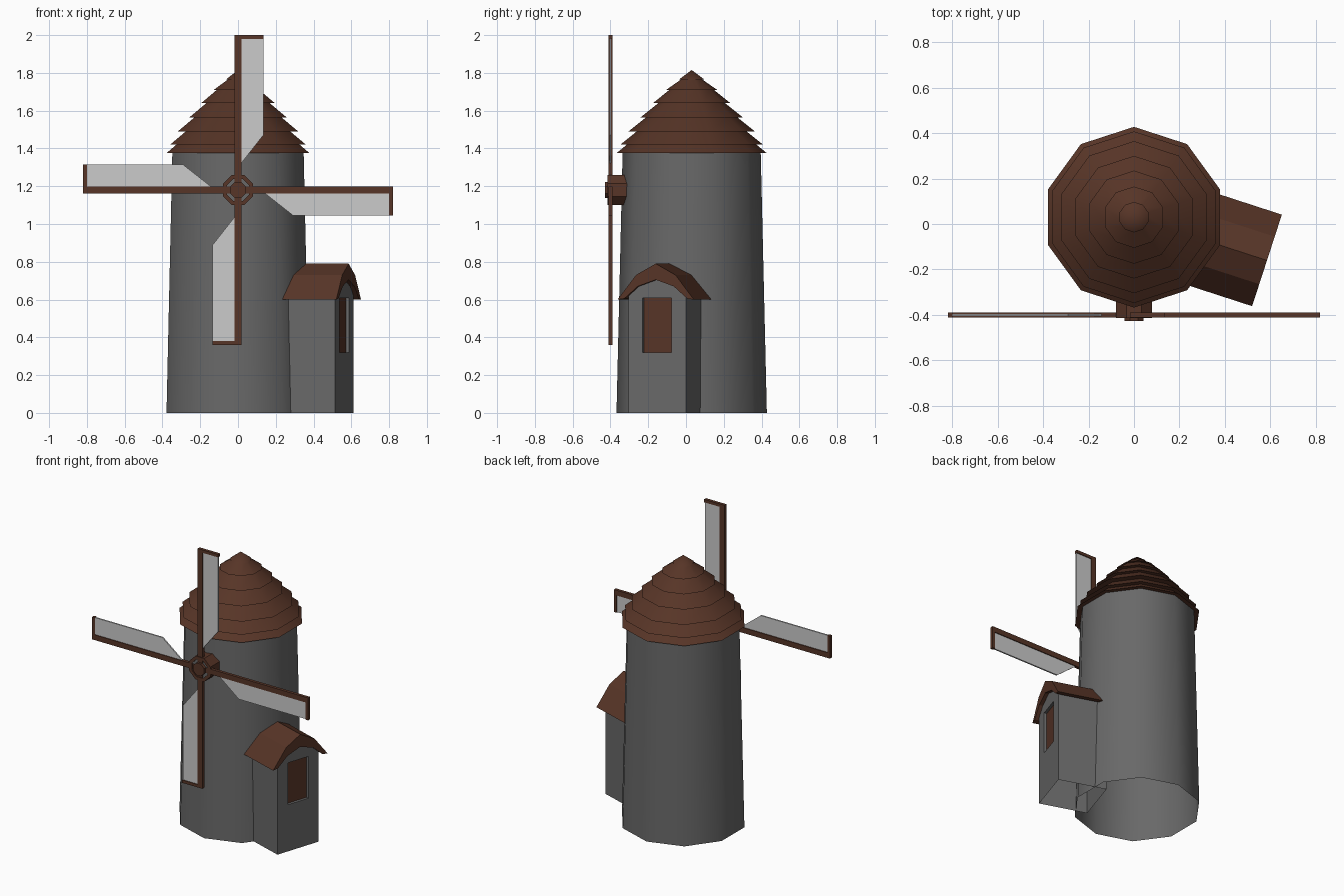
import bpy, math
from mathutils import Matrix, Vector

if "Cube" in bpy.data.objects:
    bpy.data.objects.remove(bpy.data.objects["Cube"])


def material(name, rgb):
    m = bpy.data.materials.new(name)
    m.diffuse_color = (*rgb, 1)
    m.use_nodes = True
    m.node_tree.nodes["Principled BSDF"].inputs["Base Color"].default_value = m.diffuse_color
    return m


BROWN = material("brown_wood", (0.095, 0.035, 0.02))
STONE = material("grey_stone", (0.14, 0.14, 0.14))
CLOTH = material("pale_cloth", (0.7, 0.7, 0.7))


def make(name, verts, faces, mat, matrix=Matrix(), angle=None):
    me = bpy.data.meshes.new(name)
    me.from_pydata([matrix @ Vector(v) for v in verts], [], faces)
    me.materials.append(mat)
    ob = bpy.data.objects.new(name, me)
    bpy.context.collection.objects.link(ob)
    bpy.context.view_layer.objects.active = ob
    bpy.ops.object.select_all(action='DESELECT')
    ob.select_set(True)
    bpy.ops.object.mode_set(mode='EDIT')
    bpy.ops.mesh.select_all(action='SELECT')
    bpy.ops.mesh.remove_doubles(threshold=0.0001)
    if len(faces) > 1:
        bpy.ops.mesh.normals_make_consistent(inside=False)
    bpy.ops.object.mode_set(mode='OBJECT')
    if angle:
        bpy.ops.object.shade_smooth_by_angle(angle=math.radians(angle))
    return ob


def lathe(name, profile, n, start, mat, matrix=Matrix(), angle=None):
    verts, faces = [], []
    for r, z in profile:
        for k in range(n):
            a = start + k * math.tau / n
            verts.append((r * math.cos(a), r * math.sin(a), z))
    for i in range(len(profile) - 1):
        for k in range(n):
            j = (k + 1) % n
            faces.append((i*n + k, i*n + j, (i+1)*n + j, (i+1)*n + k))
    return make(name, verts, faces, mat, matrix, angle)


def prism(name, outline, to3d, d0, d1, mat, matrix=Matrix(), angle=None):
    n = len(outline)
    verts = [to3d(p, d) for d in (d0, d1) for p in outline]
    faces = [tuple(range(n)), tuple(range(2*n - 1, n - 1, -1))]
    faces += [(i, (i+1) % n, n + (i+1) % n, n + i) for i in range(n)]
    return make(name, verts, faces, mat, matrix, angle)


# Tower, ten sided and open underneath
CENTRE = Matrix.Translation((0, 0.03, 0))
lathe("tower", [(0.398, 0), (0.365, 1.4)], 10, math.pi/2, STONE, CENTRE, 40)

# Tiered roof
tips = [(0.398, 1.375), (0.378, 1.42), (0.335, 1.49), (0.27, 1.565),
        (0.205, 1.64), (0.135, 1.71), (0.067, 1.765)]
profile = [(0.35, 1.378)]
for i, (r, z) in enumerate(tips):
    profile.append((r, z))
    if i < len(tips) - 1:
        nr, nz = tips[i + 1]
        profile.append((min(r - (nz - z) * 1.3, nr - 0.015), nz + 0.003))
profile.append((0, 1.815))
lathe("tower_roof", profile, 10, math.pi/2, BROWN, CENTRE, 40)

# Hub: local z runs forward to -y
HUB = Matrix.Translation((0, 0, 1.18)) @ Matrix.Rotation(math.pi/2, 4, 'X')
lathe("hub", [(0, 0.31), (0.087, 0.31), (0.087, 0.415), (0.064, 0.415), (0.064, 0.405)],
      8, math.pi/8, BROWN, HUB)
lathe("hub_plate", [(0.064, 0.407), (0, 0.407)], 8, math.pi/8, STONE, HUB)
lathe("hub_cap", [(0.045, 0.39), (0.045, 0.428), (0, 0.428)], 8, math.pi/8, BROWN, HUB)


# Four blades, each a spar, an end bar and a sail
def xz(p, d):
    return (p[0], d, p[1])


for k in range(4):
    m = Matrix.Translation((0, 0, 1.18)) @ Matrix.Rotation(k * math.pi/2, 4, 'Y')
    prism(f"spar_{k}", [(-0.018, 0.03), (0.018, 0.03), (0.018, 0.82), (-0.018, 0.82)],
          xz, -0.411, -0.39, BROWN, m)
    prism(f"end_bar_{k}", [(0.018, 0.8), (0.136, 0.8), (0.136, 0.82), (0.018, 0.82)],
          xz, -0.411, -0.39, BROWN, m)
    prism(f"sail_{k}", [(0.016, 0.14), (0.134, 0.29), (0.134, 0.802), (0.016, 0.802)],
          xz, -0.406, -0.396, CLOTH, m)

# Porch: local x points out of the tower face
PORCH = CENTRE @ Matrix.Rotation(math.radians(-18), 4, 'Z')
W, B, F = 0.16, 0.27, 0.592
WW, Z0, Z1, R = 0.08, 0.32, 0.607, F - 0.018
gable = [(-W, 0), (-W, 0.63), (-0.1, 0.685), (0, 0.72), (0.1, 0.685), (W, 0.63), (W, 0)]
opening = [(-WW, Z0), (WW, Z0), (WW, Z1), (-WW, Z1)]
verts = [(F, *p) for p in gable] + [(B, *p) for p in gable]
verts += [(F, *p) for p in opening] + [(R, *p) for p in opening]
faces = [(0, 7, 8, 1), (6, 5, 12, 13), tuple(range(7, 14)),
         (0, 6, 15, 14), (6, 5, 16, 15), (5, 4, 3, 2, 1, 17, 16), (1, 0, 14, 17)]
faces += [(14 + i, 14 + (i+1) % 4, 18 + (i+1) % 4, 18 + i) for i in range(4)]
make("porch_walls", verts, faces, STONE, PORCH)
make("porch_door", [(R, *p) for p in opening], [(0, 1, 2, 3)], BROWN, PORCH)

# Porch roof, bent gable
roof = [(-0.212, 0.6), (-0.11, 0.73), (0, 0.79), (0.11, 0.73), (0.212, 0.6),
        (0.175, 0.605), (0.1, 0.67), (0, 0.705), (-0.1, 0.67), (-0.175, 0.605)]
prism("porch_roof", roof, lambda p, d: (d, *p), 0.3, 0.616, BROWN, PORCH)
